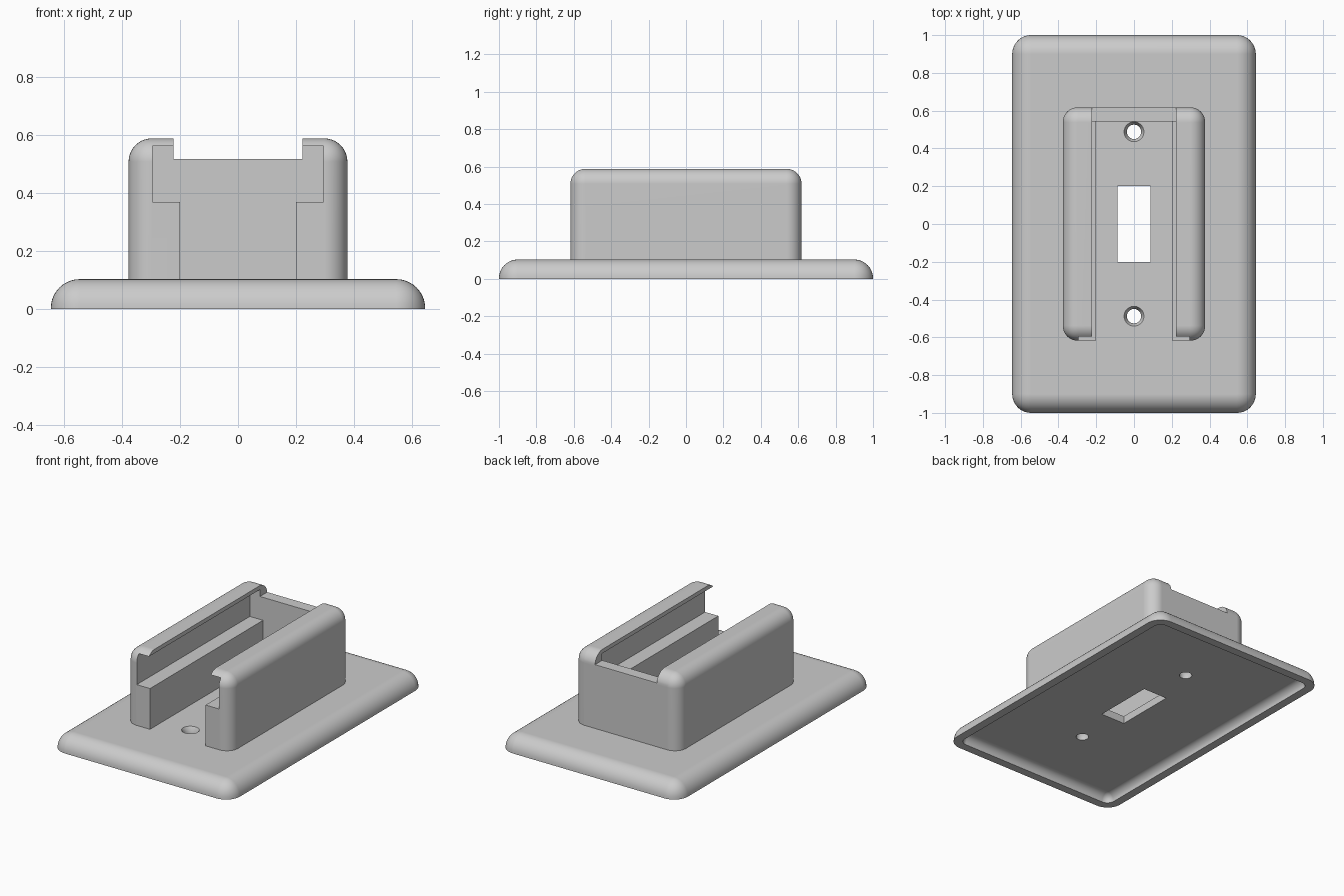
import bpy, bmesh, math
from mathutils import Matrix

default = bpy.data.objects.get("Cube")
if default:
    bpy.data.objects.remove(default, do_unlink=True)

grey = bpy.data.materials.new("light_grey_plastic")
grey.use_nodes = True
colour = (0.6, 0.6, 0.6, 1)
grey.diffuse_color = colour
grey.node_tree.nodes["Principled BSDF"].inputs["Base Color"].default_value = colour


def finish(name, bm):
    bmesh.ops.recalc_face_normals(bm, faces=bm.faces)
    mesh = bpy.data.meshes.new(name)
    bm.to_mesh(mesh)
    bm.free()
    mesh.materials.append(grey)
    obj = bpy.data.objects.new(name, mesh)
    bpy.context.collection.objects.link(obj)
    return obj


def box(name, x, y, z, radius=0):
    """Box between (min, max) pairs; rounds every edge except the bottom ones."""
    bm = bmesh.new()
    bmesh.ops.create_cube(bm, size=1)
    for v in bm.verts:
        v.co = [lo if c < 0 else hi for c, (lo, hi) in zip(v.co, (x, y, z))]
    if radius:
        edges = [e for e in bm.edges if max(v.co.z for v in e.verts) > z[0] + 0.001]
        bmesh.ops.bevel(bm, geom=edges, offset=radius, segments=10,
                        profile=0.5, affect='EDGES')
    return finish(name, bm)


def cone(name, y, z, r_low, r_high):
    bm = bmesh.new()
    bmesh.ops.create_cone(bm, cap_ends=True, segments=40, radius1=r_low, radius2=r_high,
                          depth=z[1] - z[0],
                          matrix=Matrix.Translation((0, y, sum(z) / 2)))
    return finish(name, bm)


def select(obj):
    bpy.ops.object.select_all(action='DESELECT')
    obj.select_set(True)
    bpy.context.view_layer.objects.active = obj


def cut(obj, cutters):
    for cutter in cutters:
        cutter.hide_render = True
        mod = obj.modifiers.new("cut", 'BOOLEAN')
        mod.operation, mod.solver, mod.object = 'DIFFERENCE', 'EXACT', cutter
        select(obj)
        bpy.ops.object.modifier_apply(modifier=mod.name)
        bpy.data.objects.remove(cutter, do_unlink=True)


def smooth(obj):
    select(obj)
    bpy.ops.object.shade_smooth_by_angle(angle=math.radians(30))
    mod = obj.modifiers.new("flat_face_normals", 'WEIGHTED_NORMAL')
    mod.keep_sharp = True


# Wall plate: rounded shell, hollow below, with toggle slot and countersunk holes
TOP, RIM = 0.103, 0.055
plate = box("wall_plate", (-0.645, 0.645), (-1, 1), (0, TOP), 0.1)
cutters = [
    box("recess_cutter", (-0.645 + RIM, 0.645 - RIM), (-1 + RIM, 1 - RIM),
        (-0.1, TOP - 0.05), 0.05),
    box("toggle_slot_cutter", (-0.087, 0.087), (-0.2, 0.2), (-0.1, 0.3)),
]
for y in (-0.488, 0.488):
    cutters.append(cone("screw_hole_cutter", y, (-0.1, 0.3), 0.038, 0.038))
    cutters.append(cone("countersink_cutter", y, (TOP - 0.025, TOP + 0.001), 0.038, 0.053))
cut(plate, cutters)
smooth(plate)

# Holder: rounded block with a stepped channel, open at the front and top
holder = box("holder", (-0.377, 0.377), (-0.618, 0.618), (TOP - 0.01, 0.588), 0.08)
cut(holder, [
    box("lower_channel_cutter", (-0.2, 0.2), (-1, 0.543), (0, 0.45)),
    box("wide_channel_cutter", (-0.295, 0.295), (-1, 0.543), (0.368, 0.562)),
    box("top_opening_cutter", (-0.222, 0.222), (-1, 1), (0.517, 1)),
])
smooth(holder)
